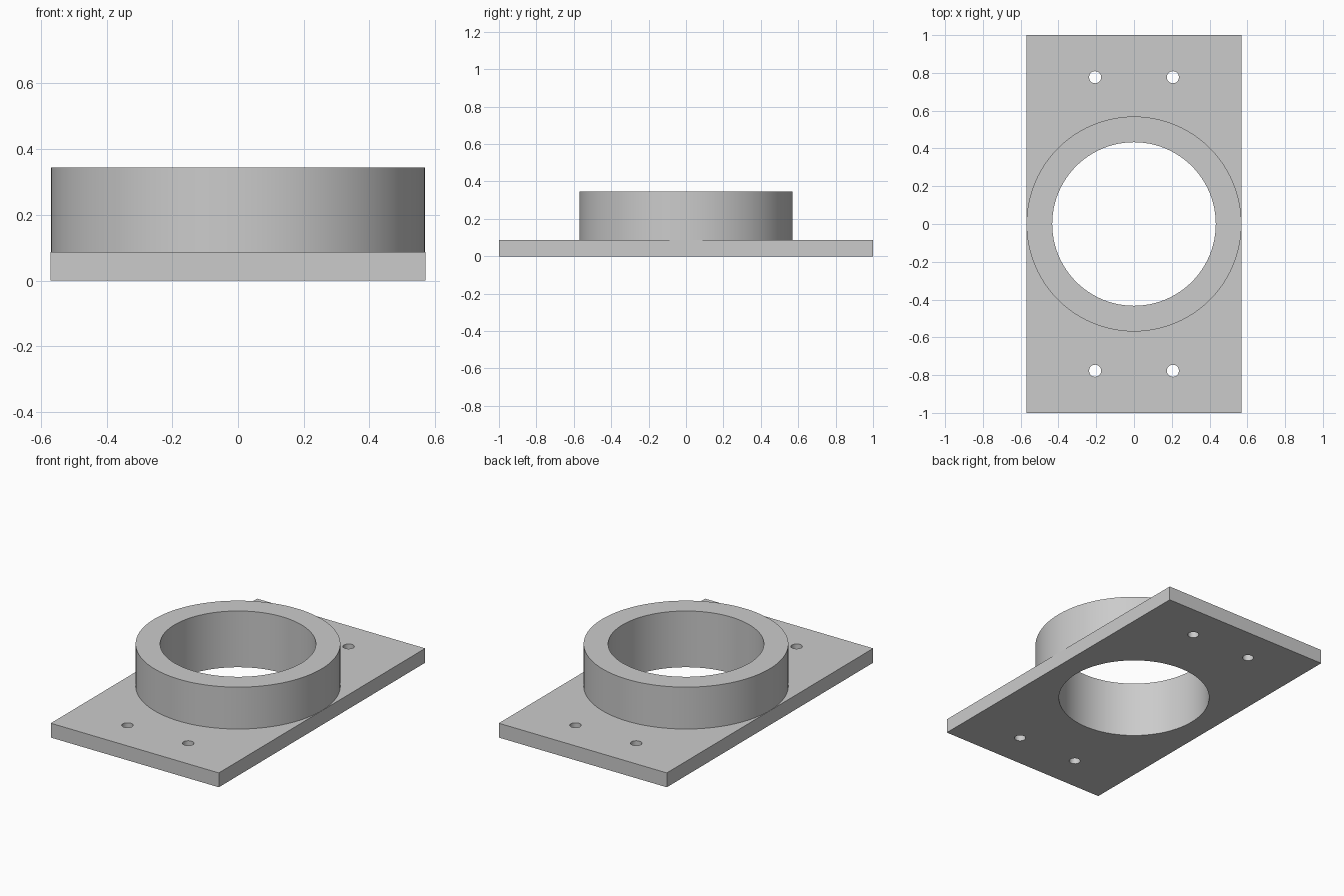
import bpy
import math

cube = bpy.data.objects.get("Cube")
if cube:
    bpy.data.objects.remove(cube, do_unlink=True)

HALF_WIDTH, HALF_LENGTH, PLATE_T = 0.57, 1.0, 0.088
COLLAR_R, BORE_R, COLLAR_TOP = 0.569, 0.433, 0.345
HOLE_R, HOLE_X, HOLE_Y = 0.032, 0.206, 0.777

grey = bpy.data.materials.new("plain_grey")
grey.use_nodes = True
grey.diffuse_color = (0.6, 0.6, 0.6, 1)
grey.node_tree.nodes["Principled BSDF"].inputs["Base Color"].default_value = (0.6, 0.6, 0.6, 1)


def cylinder(name, radius, z0, z1, x=0, y=0, sides=96):
    bpy.ops.mesh.primitive_cylinder_add(vertices=sides, radius=radius, depth=z1 - z0,
                                        location=(x, y, (z0 + z1) / 2))
    obj = bpy.context.object
    obj.name = name
    obj.data.materials.append(grey)
    return obj


def combine(target, tool, operation):
    """Apply a boolean to the target and discard the tool."""
    mod = target.modifiers.new(tool.name, 'BOOLEAN')
    mod.operation = operation
    mod.solver = 'EXACT'
    mod.object = tool
    bpy.ops.object.select_all(action='DESELECT')
    bpy.context.view_layer.objects.active = target
    target.select_set(True)
    bpy.ops.object.modifier_apply(modifier=mod.name)
    bpy.data.objects.remove(tool, do_unlink=True)


# Rectangular base plate
bpy.ops.mesh.primitive_cube_add(size=1, location=(0, 0, PLATE_T / 2))
plate = bpy.context.object
plate.name = "flanged_base_plate"
plate.scale = (2 * HALF_WIDTH, 2 * HALF_LENGTH, PLATE_T)
bpy.ops.object.transform_apply(location=True, rotation=False, scale=True)
plate.data.materials.append(grey)

# Raised collar, rooted in the plate
combine(plate, cylinder("collar", COLLAR_R, PLATE_T / 2, COLLAR_TOP), 'UNION')

# Central bore through collar and plate
combine(plate, cylinder("bore_cutter", BORE_R, -0.1, COLLAR_TOP + 0.1), 'DIFFERENCE')

# Four mounting holes
for sx in (-1, 1):
    for sy in (-1, 1):
        hole = cylinder("hole_cutter", HOLE_R, -0.1, PLATE_T + 0.1,
                        sx * HOLE_X, sy * HOLE_Y, sides=32)
        combine(plate, hole, 'DIFFERENCE')

# Smooth round walls, crisp edges
bpy.ops.object.shade_smooth_by_angle(angle=math.radians(30))
